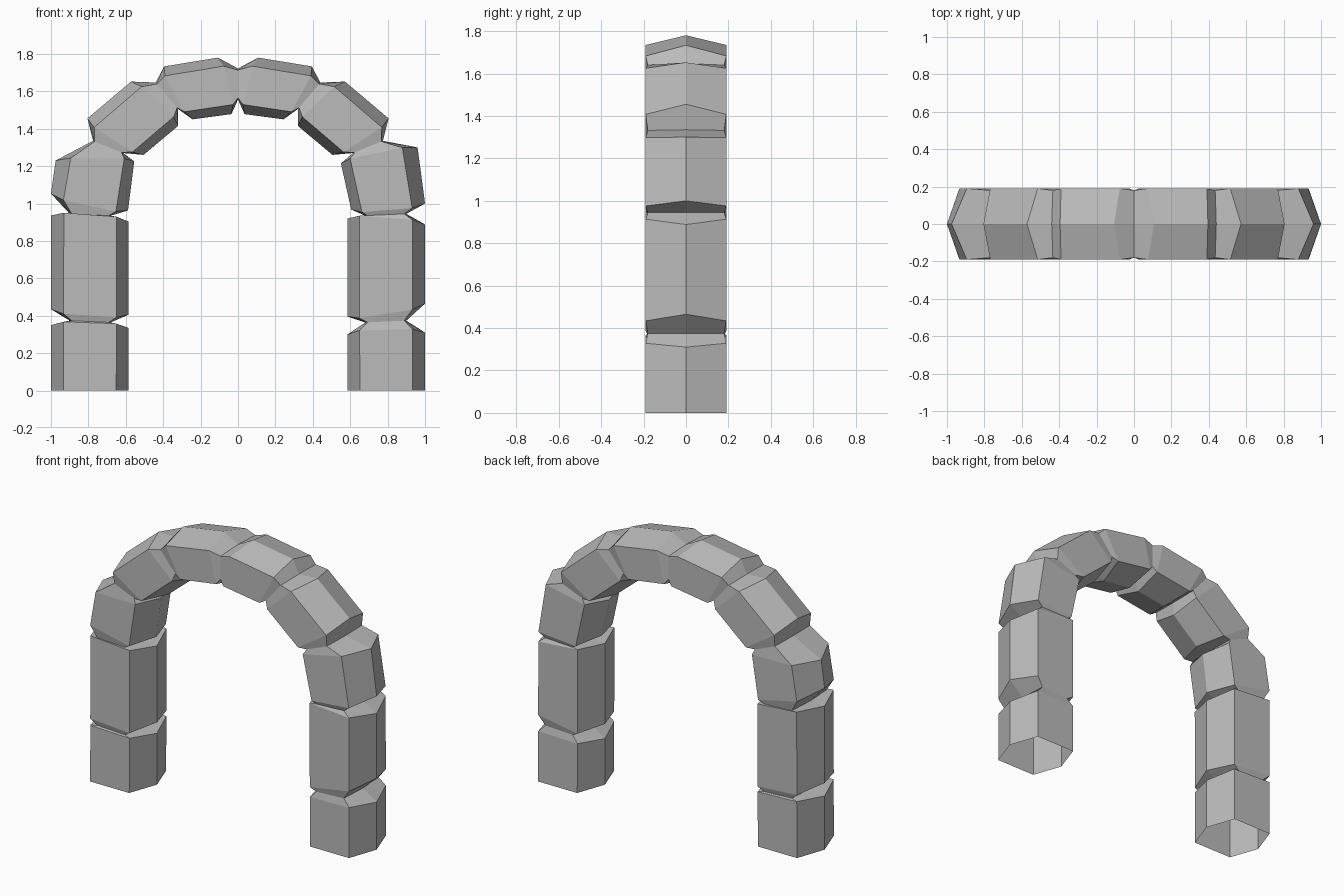
import bpy
import bmesh
from mathutils import Vector

cube = bpy.data.objects.get("Cube")
if cube:
    bpy.data.objects.remove(cube, do_unlink=True)

HALF_DEPTH = 0.19      # stone half thickness
JOINT_DEPTH = 0.18     # half thickness at the mortar joints

stone_grey = bpy.data.materials.new("stone grey")
stone_grey.use_nodes = True
grey = (0.5, 0.5, 0.5, 1)
stone_grey.diffuse_color = grey
stone_grey.node_tree.nodes["Principled BSDF"].inputs["Base Color"].default_value = grey


def hexagon(section, depth, inset, push=Vector((0, 0))):
    """Six-sided ring: ridges on the centre plane, four corners front and back."""
    outer, inner = Vector(section[:2]), Vector(section[2:])
    a = outer.lerp(inner, inset) + push
    b = inner.lerp(outer, inset) + push
    ring = [(outer, 0), (a, -depth), (b, -depth), (inner, 0), (b, depth), (a, depth)]
    return [(p.x, y, p.y) for p, y in ring]


def middle(section):
    return (Vector(section[:2]) + Vector(section[2:])) / 2


def swollen_end(section, joint):
    """End of a stone, its corners reaching a little further towards the joint."""
    push = (middle(joint) - middle(section)).normalized() * 0.02
    return hexagon(section, HALF_DEPTH, 0.16, push)


def build_stone(name, rings, side):
    bm = bmesh.new()
    loops = [[bm.verts.new((side * x, y, z)) for x, y, z in ring] for ring in rings]
    for low, high in zip(loops, loops[1:]):
        for i in range(6):
            j = (i + 1) % 6
            face = [low[i], low[j], high[j], high[i]]
            bm.faces.new(face if side > 0 else face[::-1])
    mesh = bpy.data.meshes.new(name)
    bm.to_mesh(mesh)
    bm.free()
    mesh.materials.append(stone_grey)
    bpy.context.collection.objects.link(bpy.data.objects.new(name, mesh))


# Sections are outer x, z then inner x, z, from the foot to the crown
names = ["foot_stone", "pillar_stone", "spring_stone", "haunch_stone", "crown_stone"]
joints = [(.90, .374, .68, .364), (.90, .945, .68, .935), (.775, 1.335, .615, 1.27),
          (.44, 1.647, .32, 1.505), (0, 1.722, 0, 1.556)]
haunch = [(.805, 1.455, .505, 1.26), (.572, 1.652, .32, 1.415)]
crown = [(.395, 1.733, .243, 1.45), (.107, 1.78, .035, 1.478)]
left_ends = [[(1, 0, .585, 0), (1, .31, .585, .30)],
             [(1, .465, .585, .396), (1, .888, .585, .92)],
             [(1, 1.0, .605, .968), (.96, 1.30, .55, 1.215)], haunch, crown]
right_ends = [[(1, 0, .585, 0), (1, .35, .585, .335)],
              [(1, .435, .585, .406), (1, .936, .585, .904)],
              [(1, 1.053, .588, .963), (.975, 1.23, .555, 1.225)], haunch, crown]

for label, side, ends in (("left", 1, left_ends), ("right", -1, right_ends)):
    for i, (low, high) in enumerate(ends):
        # The foot stone is open and flat on the ground
        if i == 0:
            rings = [hexagon(low, HALF_DEPTH, 0.16)]
        else:
            rings = [hexagon(joints[i - 1], JOINT_DEPTH, 0.05), swollen_end(low, joints[i - 1])]
        rings += [swollen_end(high, joints[i]), hexagon(joints[i], JOINT_DEPTH, 0.05)]
        build_stone(label + "_" + names[i], rings, side)
